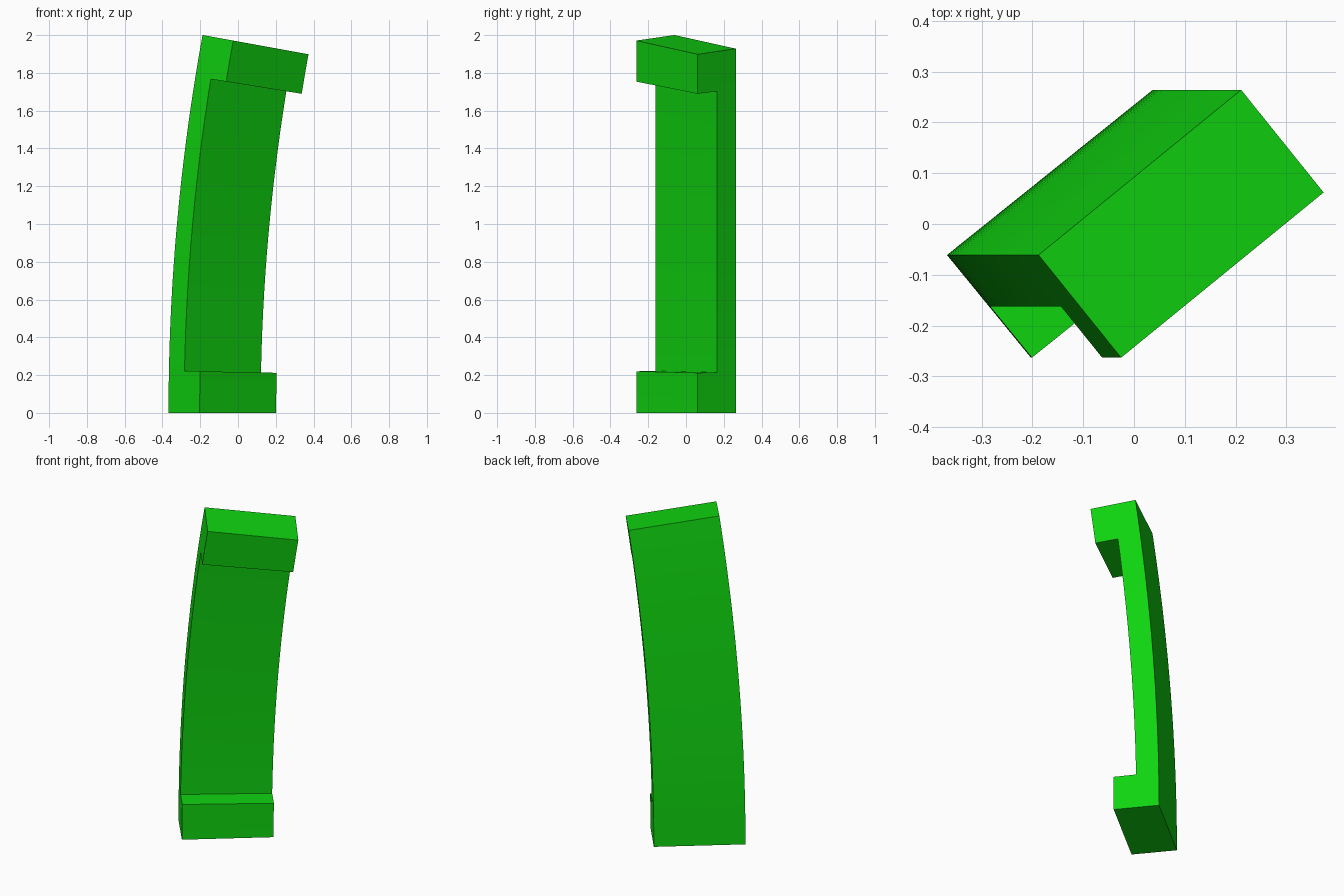
import bpy
import bmesh
import math
from mathutils import Vector

cube = bpy.data.objects.get("Cube")
if cube:
    bpy.data.objects.remove(cube, do_unlink=True)

# Plan of the handle: back corner, width direction and depth direction
CORNER = Vector((-0.368, -0.061, 0))
WIDTH = Vector((0.405, 0.325, 0))
DEPTH = Vector((0.165, -0.202, 0))
# Bend: the whole handle leans along an arc about a far centre on the x axis
CENTRE_X = 10.82
BEND = math.radians(10.3)
STEPS = 18          # slices along the arc
BLOCK = 2           # slices taken by each end block


def bend(p):
    """Turn a straight position (z = 0..1 along the arc) into a bent one."""
    r = CENTRE_X - p.x
    a = p.z * BEND
    return Vector((CENTRE_X - r * math.cos(a), p.y, r * math.sin(a)))


green = bpy.data.materials.new("bright_green")
green.use_nodes = True
colour = (0.005, 0.66, 0.005, 1)
green.diffuse_color = colour
green.node_tree.nodes["Principled BSDF"].inputs["Base Color"].default_value = colour

bm = bmesh.new()

# C-shaped side profile made of slices: back bar plus a block at each end
grid = [[bm.verts.new(CORNER + DEPTH * (d / 2) + Vector((0, 0, s / STEPS)))
         for d in range(3)] for s in range(STEPS + 1)]
for s in range(STEPS):
    is_block = s < BLOCK or s >= STEPS - BLOCK
    for d in range(2 if is_block else 1):
        bm.faces.new((grid[s][d], grid[s][d + 1], grid[s + 1][d + 1], grid[s + 1][d]))
bmesh.ops.delete(bm, geom=[v for v in bm.verts if not v.link_faces], context='VERTS')

# Extrude the profile across the width, then bend it
result = bmesh.ops.extrude_face_region(bm, geom=bm.faces[:], use_keep_orig=True)
new_verts = [g for g in result["geom"] if isinstance(g, bmesh.types.BMVert)]
bmesh.ops.translate(bm, verts=new_verts, vec=WIDTH)
for v in bm.verts:
    v.co = bend(v.co)
bmesh.ops.recalc_face_normals(bm, faces=bm.faces[:])

mesh = bpy.data.meshes.new("curved_handle")
bm.to_mesh(mesh)
bm.free()
mesh.materials.append(green)
handle = bpy.data.objects.new("curved_handle", mesh)
bpy.context.collection.objects.link(handle)

# Smooth along the curve, sharp at the corners
bpy.ops.object.select_all(action='DESELECT')
handle.select_set(True)
bpy.context.view_layer.objects.active = handle
bpy.ops.object.shade_smooth_by_angle(angle=math.radians(30))
